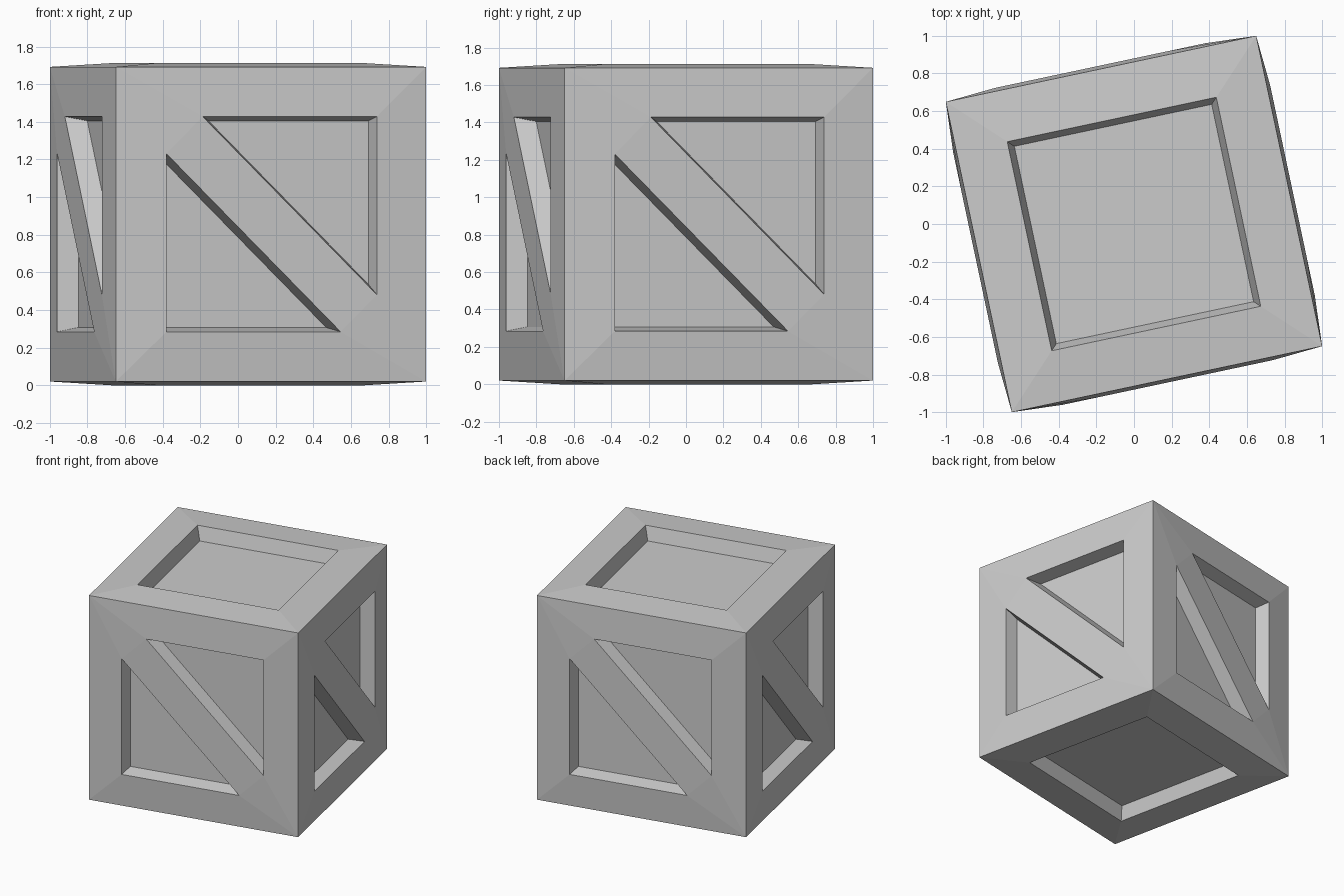
import bpy, bmesh
from math import radians
from mathutils import Matrix, Vector

if "Cube" in bpy.data.objects:
    bpy.data.objects.remove(bpy.data.objects["Cube"])

H, HZ = 0.843, 0.836        # half size at the corners, across and upright
SIDE, CAP = 0.861, 0.856    # slightly bulged rim planes of sides and top/bottom
R, S = 0.572, 0.375         # recess half size and where the diagonal brace cuts it
DEPTH = 0.11

bm = bmesh.new()
side_panels, cap_panels = [], []


def add_faces(points, polys, mat):
    verts = {k: bm.verts.new(mat @ Vector(p)) for k, p in points.items()}
    return [bm.faces.new([verts[k] for k in poly.split()]) for poly in polys]


# Side with diagonal brace between two triangular recesses
side = {"BL": (-H, -H, -HZ), "BR": (H, -H, -HZ), "TR": (H, -H, HZ), "TL": (-H, -H, HZ)}
rim = {"a0": (-R, S), "a1": (-R, -R), "a2": (S, -R),
       "b0": (-S, R), "b1": (R, R), "b2": (R, -S)}
side.update({k: (u, -SIDE, v) for k, (u, v) in rim.items()})
side_polys = ["a0 a1 a2", "b0 b2 b1",
              "BL BR a2 a1", "BL a1 a0 TL", "TL a0 b0", "a0 a2 b2 b0",
              "BR b2 a2", "BR TR b1 b2", "TR TL b0 b1"]
for k in range(4):
    side_panels += add_faces(side, side_polys, Matrix.Rotation(radians(90 * k), 4, 'Z'))[:2]

# Top and bottom with one square recess
cap = {}
for i, (sx, sy) in enumerate([(-1, -1), (1, -1), (1, 1), (-1, 1)]):
    cap[f"o{i}"] = (sx * H, sy * H, HZ)
    cap[f"i{i}"] = (sx * 0.568, sy * 0.568, CAP)
cap_polys = ["i0 i1 i2 i3"] + [f"o{i} o{(i+1) % 4} i{(i+1) % 4} i{i}" for i in range(4)]
for a in (0, 180):
    cap_panels += add_faces(cap, cap_polys, Matrix.Rotation(radians(a), 4, 'X'))[:1]

# Weld the six sides, then sink the recesses with sloped walls
bmesh.ops.remove_doubles(bm, verts=bm.verts[:], dist=0.0005)
bmesh.ops.recalc_face_normals(bm, faces=bm.faces[:])
bm.normal_update()
for panels, slope in ((side_panels, 0.023), (cap_panels, 0.032)):
    bmesh.ops.inset_individual(bm, faces=panels, thickness=slope, depth=-DEPTH,
                               use_even_offset=True)

# Turn the crate and stand it on the ground
bm.transform(Matrix.Translation((0, 0, CAP)) @ Matrix.Rotation(radians(12), 4, 'Z'))
mesh = bpy.data.meshes.new("crate")
bm.to_mesh(mesh)
bm.free()
bpy.context.collection.objects.link(bpy.data.objects.new("crate", mesh))
